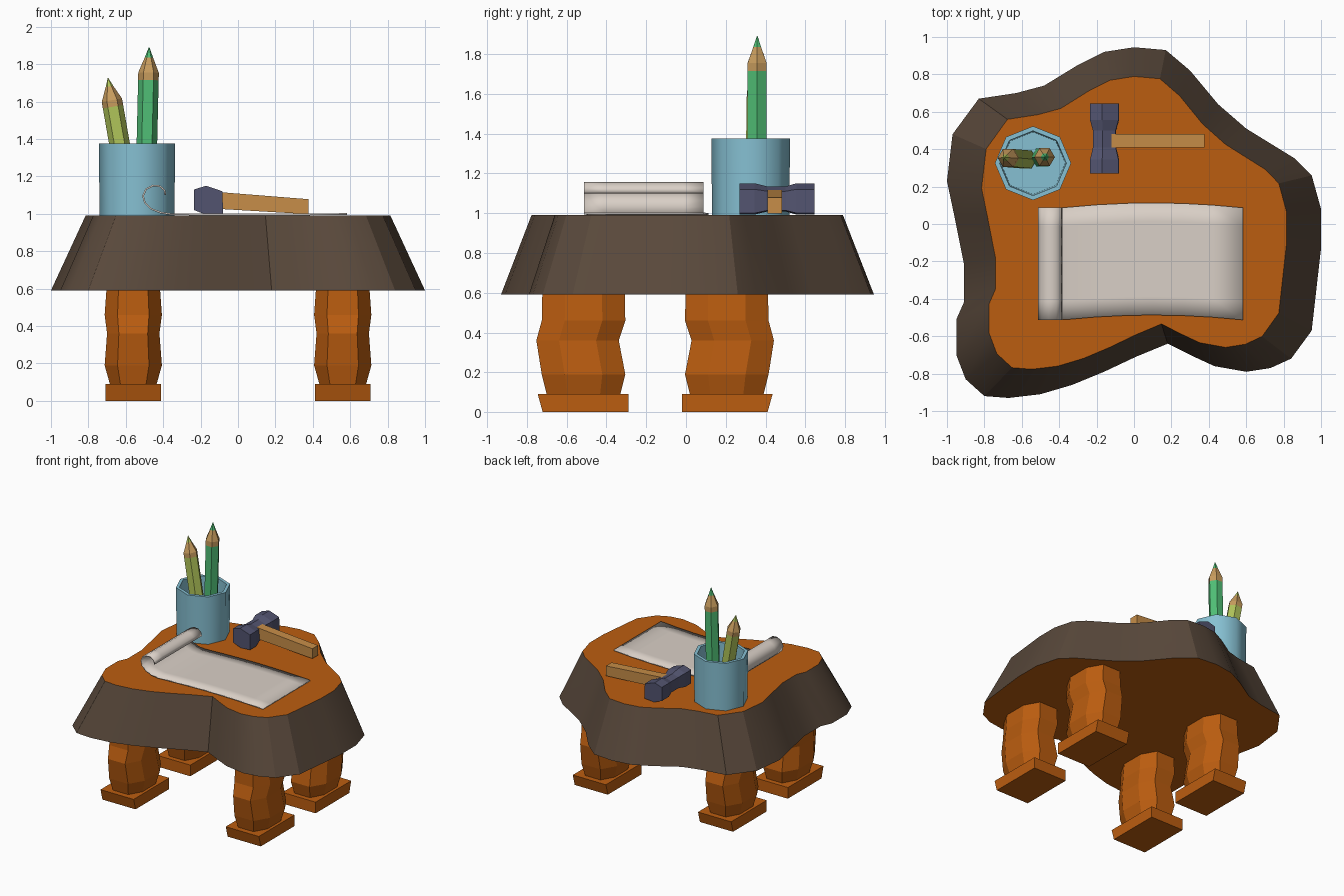
import bpy, bmesh, math
from mathutils import Vector

if "Cube" in bpy.data.objects:
    bpy.data.objects.remove(bpy.data.objects["Cube"])


def material(name, rgb):
    m = bpy.data.materials.new(name)
    m.diffuse_color = (*rgb, 1)
    m.use_nodes = True
    m.node_tree.nodes["Principled BSDF"].inputs["Base Color"].default_value = m.diffuse_color
    return m


ORANGE = material("orange wood", (0.50, 0.11, 0.005))
BARK = material("dark bark", (0.10, 0.066, 0.044))
BLUE = material("cup blue", (0.24, 0.53, 0.65))
GREEN = material("pencil green", (0.08, 0.52, 0.18))
LIME = material("pencil lime", (0.43, 0.55, 0.10))
TIP = material("sharpened wood", (0.57, 0.33, 0.11))
TAN = material("handle wood", (0.57, 0.27, 0.065))
STEEL = material("hammer steel", (0.085, 0.088, 0.16))
PAPER = material("paper", (0.70, 0.63, 0.57))


def smooth(ob, degrees):
    bpy.ops.object.select_all(action='DESELECT')
    ob.select_set(True)
    bpy.context.view_layer.objects.active = ob
    bpy.ops.object.shade_smooth_by_angle(angle=math.radians(degrees))


def loft(name, rings, mats, bands=None, caps=(0, 0), capped=True, closed=True):
    """Skin a list of equal-length point rings; bands gives a material per band."""
    bm = bmesh.new()
    vs = [[bm.verts.new(p) for p in r] for r in rings]
    n = len(rings[0])
    for k in range(len(vs) - 1):
        for i in range(n if closed else n - 1):
            j = (i + 1) % n
            f = bm.faces.new((vs[k][i], vs[k][j], vs[k + 1][j], vs[k + 1][i]))
            f.material_index = bands[k] if bands else 0
    if capped:
        for ring, m in ((vs[0], caps[0]), (vs[-1], caps[1])):
            bm.faces.new(ring).material_index = m
    bmesh.ops.remove_doubles(bm, verts=bm.verts, dist=1e-5)
    bmesh.ops.recalc_face_normals(bm, faces=bm.faces)
    me = bpy.data.meshes.new(name)
    bm.to_mesh(me)
    bm.free()
    for m in mats:
        me.materials.append(m)
    ob = bpy.data.objects.new(name, me)
    bpy.context.collection.objects.link(ob)
    return ob


# Table top: wavy log slice with sloping bark edge
OUTLINE = [(-.83, .67), (-.63, .70), (-.48, .74), (-.30, .85), (-.16, .92), (0, .945),
           (.17, .93), (.30, .82), (.45, .64), (.60, .51), (.86, .35), (.95, .26),
           (1, .08), (1, -.13), (.95, -.57), (.84, -.72), (.73, -.77), (.60, -.79),
           (.43, -.76), (.30, -.70), (.18, -.64), (.01, -.71), (-.16, -.79), (-.33, -.86),
           (-.50, -.91), (-.67, -.93), (-.80, -.92), (-.90, -.83), (-.95, -.70),
           (-.95, -.51), (-.91, -.42), (-.91, -.21), (-.96, .04), (-1, .23), (-.97, .48)]
top = loft("table_top",
           [[(x, y, .59) for x, y in OUTLINE],
            [(x * .815, y * .835, .99) for x, y in OUTLINE]],
           [BARK, ORANGE], caps=(1, 1))
smooth(top, 25)

# Legs: wavy eight-sided columns on flared feet, mirrored left/right and front/back
# rows: height, half width x, half width y, outward shift
WAVES = [(.09, .125, .185, 0), (.19, .153, .21, 0), (.36, .14, .207, .03),
         (.46, .153, .21, 0), (.60, .143, .207, 0)]
for sx, xname in ((-1, "left"), (1, "right")):
    for sy, yname in ((-1, "front"), (1, "back")):
        cx, cy = sx * .56, -.155 + sy * .36
        rings = []
        for z, hx, hy, s in WAVES:
            oct8 = [(hx, hy * .45), (hx * .55, hy), (-hx * .55, hy), (-hx, hy * .45),
                    (-hx, -hy * .45), (-hx * .55, -hy), (hx * .55, -hy), (hx, -hy * .45)]
            rings.append([(cx + x, cy + y + sy * s, z) for x, y in oct8])
        loft(f"{yname}_{xname}_leg", rings, [ORANGE])
        inner = -.155 + sy * .135
        foot = []
        for z, outer in ((0, .565), (.09, .59)):
            oy = -.155 + sy * outer
            foot.append([(cx - .148, inner, z), (cx + .148, inner, z),
                         (cx + .148, oy, z), (cx - .148, oy, z)])
        loft(f"{yname}_{xname}_foot", foot, [ORANGE])

# Cup: open eight-sided pot with a thin wall
CUP = [(.20, .99), (.204, 1.375), (.178, 1.375), (.172, 1.03)]
cup = loft("pencil_cup",
           [[(-.54 + r * math.cos(i * math.pi / 4), .325 + r * .97 * math.sin(i * math.pi / 4), z)
             for i in range(8)] for r, z in CUP], [BLUE])
smooth(cup, 55)


# Pencils: hexagonal shaft, bare wood cone, coloured lead
def pencil(name, base, tip, mat, wood, shoulder, lead):
    base, tip = Vector(base), Vector(tip)
    axis = (tip - base).normalized()
    length = (tip - base).length
    rot = Vector((0, 0, 1)).rotation_difference(axis)
    r = .055
    stations = [(0, r), (length - wood, r), (length - shoulder, r),
                (length - lead, r * lead / shoulder), (length, .002)]
    rings = [[base + rot @ Vector((w * math.cos(i * math.pi / 3), w * math.sin(i * math.pi / 3), d))
              for i in range(6)] for d, w in stations]
    loft(name, rings, [mat, TIP], bands=[0, 1, 1, 0])


pencil("green_pencil", (-.495, .355, 1.04), (-.475, .358, 1.89), GREEN, .175, .135, .055)
pencil("lime_pencil", (-.575, .345, 1.04), (-.695, .355, 1.725), LIME, .155, .12, .045)

# Hammer: pinched six-sided head and tapered handle
HEX = [(-.235, 1.13), (-.17, 1.15), (-.083, 1.12), (-.08, 1.0), (-.165, .993), (-.235, 1.02)]
HEAD = [(.27, 1), (.345, 1), (.41, .8), (.50, .8), (.555, 1), (.645, 1)]
loft("hammer_head",
     [[(-.158 + (x + .158) * s, y, 1.07 + (z - 1.07) * s) for x, z in HEX] for y, s in HEAD],
     [STEEL])
loft("hammer_handle",
     [[(x, .41, lo), (x, .482, lo), (x + dx, .482, hi), (x + dx, .41, hi)]
      for x, dx, lo, hi in ((-.13, .005, 1.028, 1.118), (.378, 0, .998, 1.078))],
     [TAN])

# Paper: thin sheet with its left end curled into a roll
PATH = [(.583, .999), (.42, .997), (.26, .996), (.10, .996), (-.03, .996), (-.20, .996),
        (-.36, .998), (-.415, 1.007), (-.465, 1.027), (-.498, 1.06), (-.508, 1.095),
        (-.492, 1.132), (-.455, 1.151), (-.418, 1.148), (-.392, 1.125), (-.388, 1.10)]
rings = []
for x, z in PATH:
    bow = .026 * max(0, 1 - ((x - .1) / .48) ** 2)
    rings.append([(x, -.513 + bow + .6 * t / 6, z) for t in range(7)])
sheet = loft("paper_sheet", rings, [PAPER], capped=False, closed=False)
thick = sheet.modifiers.new("thickness", 'SOLIDIFY')
thick.thickness = .009
thick.offset = 0
smooth(sheet, 40)
